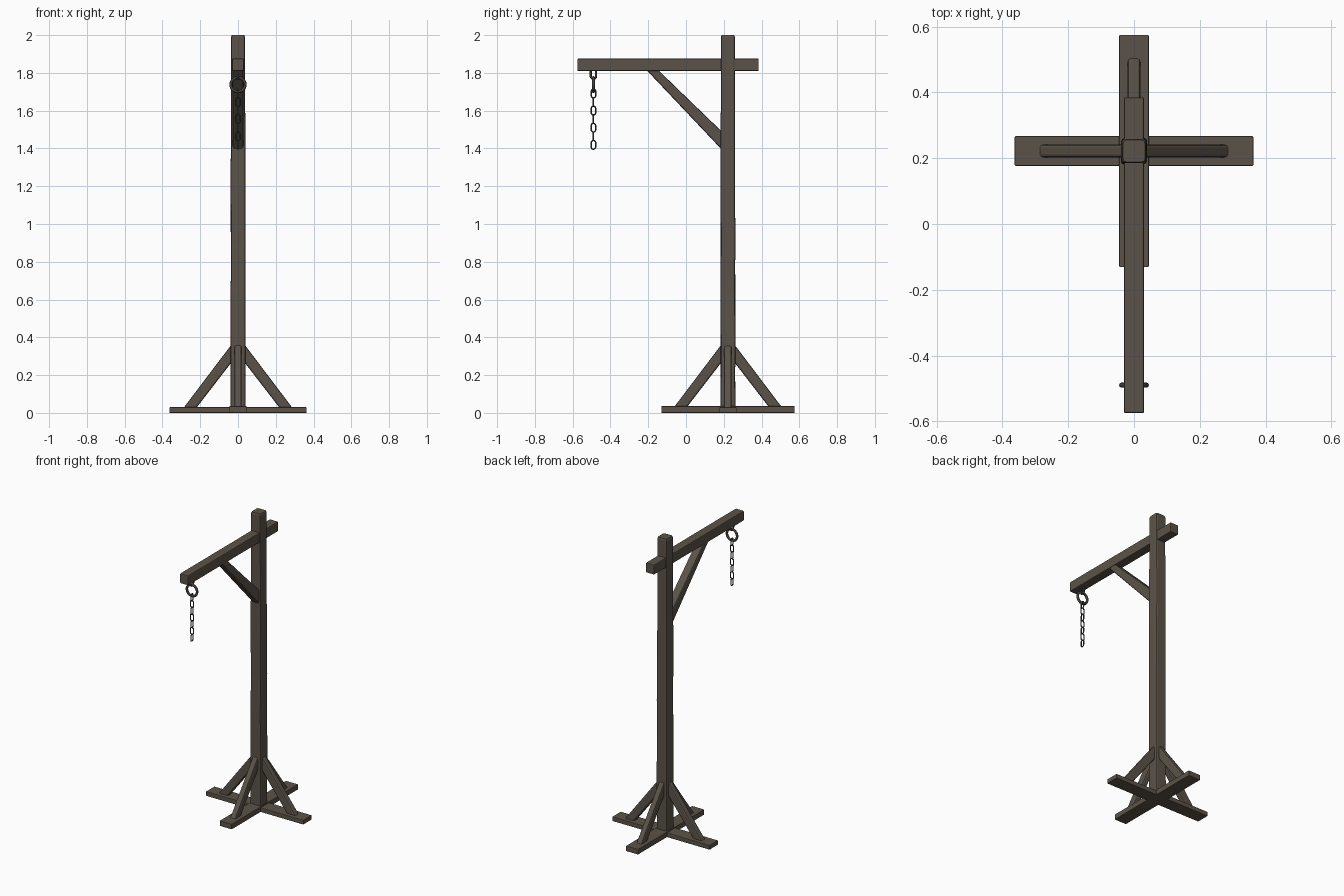
import bpy, bmesh, math, random
from mathutils import Matrix, Vector

if "Cube" in bpy.data.objects:
    bpy.data.objects.remove(bpy.data.objects["Cube"])

random.seed(4)
PY = 0.222          # post centre in y


def material(name, rgb):
    m = bpy.data.materials.new(name)
    m.diffuse_color = (*rgb, 1)
    m.use_nodes = True
    m.node_tree.nodes["Principled BSDF"].inputs["Base Color"].default_value = m.diffuse_color
    return m


wood = material("weathered wood", (0.105, 0.086, 0.065))
iron = material("dark iron", (0.055, 0.053, 0.05))


def finish(name, bm, mat):
    bmesh.ops.recalc_face_normals(bm, faces=bm.faces)
    me = bpy.data.meshes.new(name)
    bm.to_mesh(me)
    bm.free()
    me.materials.append(mat)
    ob = bpy.data.objects.new(name, me)
    bpy.context.collection.objects.link(ob)
    return ob


def box(name, x, y, z, bevel):
    bm = bmesh.new()
    bmesh.ops.create_cube(bm, size=1)
    for v in bm.verts:
        v.co = Vector((a + (b - a) * (c + 0.5) for (a, b), c in zip((x, y, z), v.co)))
    bmesh.ops.bevel(bm, geom=bm.edges[:], offset=bevel, segments=2, profile=0.5, affect='EDGES')
    return finish(name, bm, wood)


def brace(name, profile, width, angle, bevel):
    """Side profile (distance from post, z) given thickness and turned about the post."""
    bm = bmesh.new()
    face = bm.faces.new([bm.verts.new((u, -width / 2, z)) for u, z in profile])
    ext = bmesh.ops.extrude_face_region(bm, geom=[face])
    for v in ext['geom']:
        if isinstance(v, bmesh.types.BMVert):
            v.co.y += width
    bmesh.ops.bevel(bm, geom=bm.edges[:], offset=bevel, segments=2, profile=0.5, affect='EDGES')
    bm.transform(Matrix.Translation((0, PY, 0)) @ Matrix.Rotation(angle, 4, 'Z'))
    return finish(name, bm, wood)


def link(name, z, radius, thick, stretch, angle):
    """Upright ring, its halves pulled apart by stretch to make an oval link."""
    bm = bmesh.new()
    n, k = 24, 8
    rings = []
    for i in range(n):
        a = 2 * math.pi * (i + 0.5) / n
        dz = stretch if math.sin(a) > 0 else -stretch
        ring = []
        for j in range(k):
            b = 2 * math.pi * j / k
            r = radius + thick * math.cos(b)
            ring.append(bm.verts.new((r * math.cos(a), thick * math.sin(b), r * math.sin(a) + dz)))
        rings.append(ring)
    for i in range(n):
        p, q = rings[i], rings[(i + 1) % n]
        for j in range(k):
            bm.faces.new((p[j], p[(j + 1) % k], q[(j + 1) % k], q[j])).smooth = True
    bm.transform(Matrix.Translation((0, -0.49, z)) @ Matrix.Rotation(angle, 4, 'Z'))
    return finish(name, bm, iron)


# Post: chamfered square, slightly uneven along its length
bm = bmesh.new()
loops = []
levels = [0.005, 0.2, 0.4, 0.65, 0.9, 1.2, 1.5, 1.75, 1.99, 2.0]
for i, z in enumerate(levels):
    h = 0.0395 - 0.0025 * z / 2 - (0.004 if z == 2.0 else 0)
    jit = 0 if i in (0, 8, 9) else 0.0015
    c = 0.009
    loop = []
    for sx, sy in ((1, 1), (-1, 1), (-1, -1), (1, -1)):
        pts = [(h, h - c), (h - c * 0.3, h - c * 0.3), (h - c, h)]
        if sx * sy < 0:
            pts.reverse()
        jx, jy = random.uniform(-jit, jit), random.uniform(-jit, jit)
        for a, b in pts:
            loop.append(bm.verts.new((sx * a + jx, PY + sy * b + jy, z)))
    loops.append(loop)
for p, q in zip(loops, loops[1:]):
    for j in range(len(p)):
        k = (j + 1) % len(p)
        bm.faces.new((p[j], p[k], q[k], q[j]))
bm.faces.new(loops[0])
bm.faces.new(loops[-1])
finish("post", bm, wood)

# Crossed foot boards
box("foot_board_side", (-0.363, 0.363), (PY - 0.045, PY + 0.045), (0, 0.03), 0.003)
box("foot_board_front", (-0.045, 0.045), (PY - 0.353, PY + 0.353), (0, 0.036), 0.003)

# Hanging beam and its brace
box("beam", (-0.031, 0.031), (-0.575, 0.385), (1.81, 1.876), 0.005)
brace("beam_brace", [(0.395, 1.84), (0.455, 1.84), (0.012, 1.372), (0.012, 1.47)],
      0.056, -math.pi / 2, 0.009)

# Four foot braces
for i in range(4):
    brace(f"foot_brace_{i + 1}", [(0.297, 0.015), (0.229, 0.015), (0.02, 0.286), (0.02, 0.381)],
          0.039, i * math.pi / 2, 0.009)

# Eye under the beam, ring and chain
link("beam_eye", 1.795, 0.014, 0.006, 0.012, math.pi / 2)
link("ring", 1.738, 0.038, 0.008, 0, 0)
for i in range(7):
    link(f"chain_link_{i + 1}", 1.691 - i * 0.0453, 0.0115, 0.0038, 0.0115,
         math.pi / 2 if i % 2 == 0 else 0)
